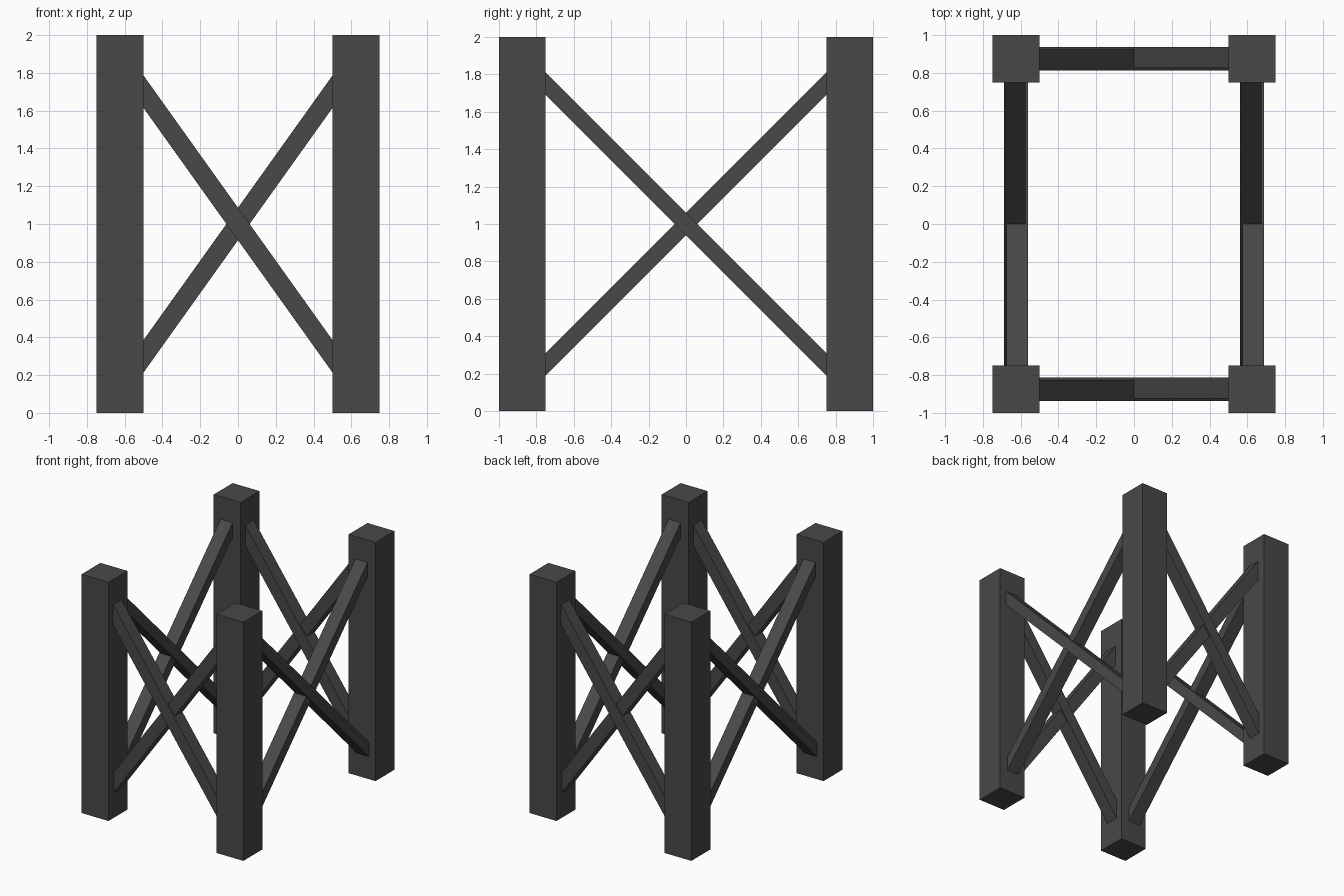
import bpy
import math

if "Cube" in bpy.data.objects:
    bpy.data.objects.remove(bpy.data.objects["Cube"])

mat = bpy.data.materials.new("dark grey")
mat.diffuse_color = (0.065, 0.065, 0.065, 1)
mat.use_nodes = True
mat.node_tree.nodes["Principled BSDF"].inputs["Base Color"].default_value = mat.diffuse_color


def box(name, size, loc, rot=(0, 0, 0)):
    bpy.ops.mesh.primitive_cube_add(size=1, location=loc, rotation=rot)
    ob = bpy.context.object
    ob.name = name
    ob.scale = size
    bpy.ops.object.transform_apply(location=False, rotation=False, scale=True)
    ob.data.materials.append(mat)
    return ob


RISE = 1.75           # height gained by each brace, post centre to post centre
PX, PY = 0.625, 0.875  # post centres
WIDTH = 0.112         # brace width across the frame
OFF = 0.0065          # the two braces of a cross sit slightly apart

# Corner posts
for sx, xn in ((-1, "left"), (1, "right")):
    for sy, yn in ((-1, "front"), (1, "back")):
        box(f"{yn}_{xn}_post", (0.25, 0.25, 2), (sx * PX, sy * PY, 1))

# Crossed braces on front and back
length = math.hypot(2 * PX, RISE)
angle = math.atan2(RISE, 2 * PX)
for sy, yn in ((-1, "front"), (1, "back")):
    for d, dn in ((-1, "rising"), (1, "falling")):
        box(f"{yn}_{dn}_brace", (length, WIDTH, 0.1),
            (0, sy * PY - d * OFF, 1), (0, d * angle, 0))

# Crossed braces on left and right sides
length = math.hypot(2 * PY, RISE)
angle = math.atan2(RISE, 2 * PY)
for sx, xn in ((-1, "left"), (1, "right")):
    for d, dn in ((-1, "falling"), (1, "rising")):
        box(f"{xn}_{dn}_brace", (WIDTH, length, 0.086),
            (sx * PX - d * OFF, 0, 1), (d * angle, 0, 0))
